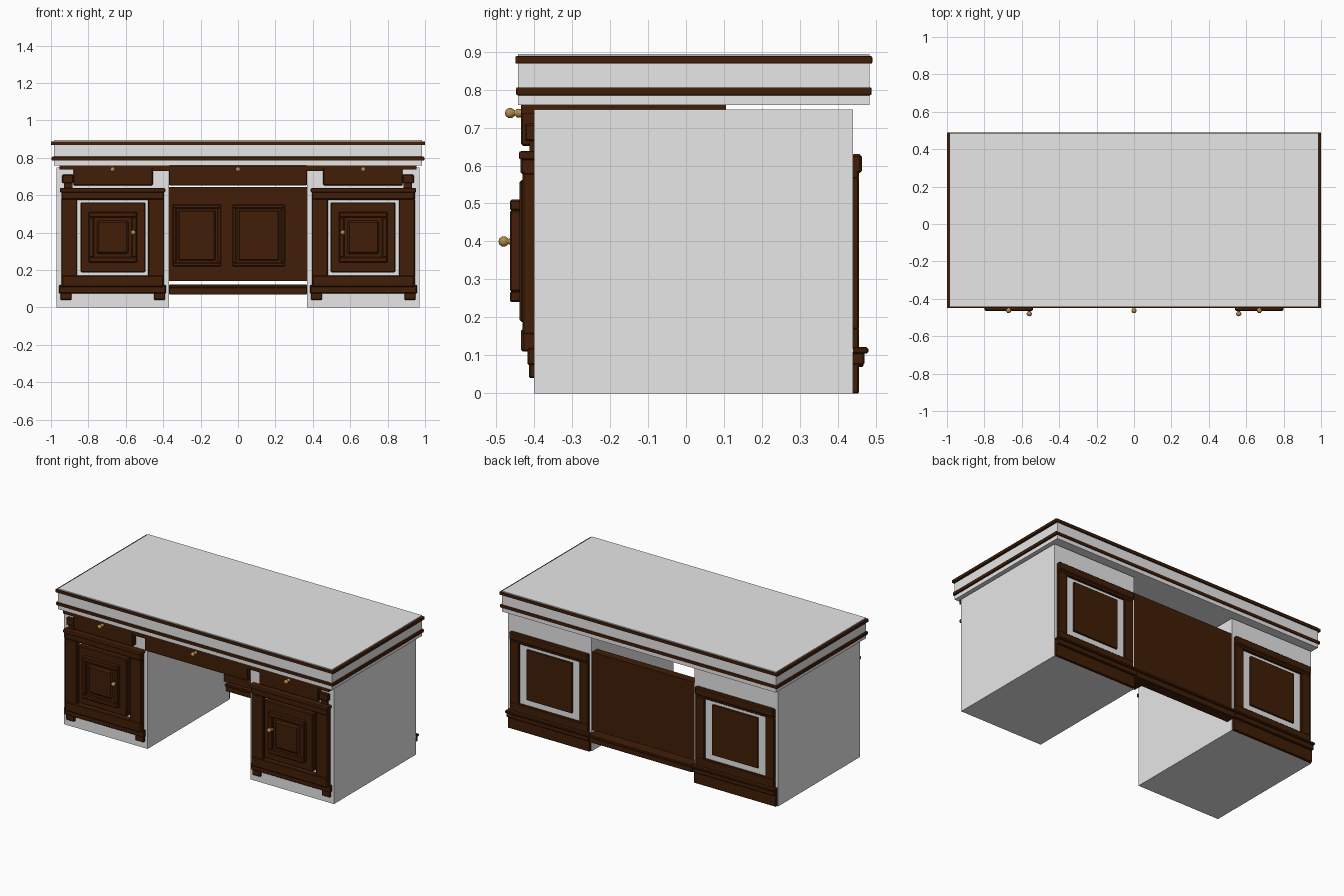
import bpy, bmesh, math

if "Cube" in bpy.data.objects:
    bpy.data.objects.remove(bpy.data.objects["Cube"])


def mat(name, c):
    m = bpy.data.materials.new(name)
    m.diffuse_color = (*c, 1)
    m.use_nodes = True
    m.node_tree.nodes["Principled BSDF"].inputs["Base Color"].default_value = m.diffuse_color
    return m


GREY = mat("light grey", (0.8, 0.8, 0.8))
WOOD = mat("dark brown wood", (0.052, 0.0125, 0.0022))
BRASS = mat("brass", (0.45, 0.26, 0.07))


def finish(bm, name, material):
    me = bpy.data.meshes.new(name)
    bm.to_mesh(me)
    bm.free()
    me.materials.append(material)
    ob = bpy.data.objects.new(name, me)
    bpy.context.collection.objects.link(ob)
    return ob


def add_box(bm, x, y, z, bevel=0.0, seg=1):
    """Box from (min, max) ranges, optionally with rounded edges."""
    x = sorted(x)
    b = bmesh.new()
    bmesh.ops.create_cube(b, size=1)
    for v in b.verts:
        v.co = [r[0] + (c + 0.5) * (r[1] - r[0]) for c, r in zip(v.co, (x, y, z))]
    if bevel:
        bmesh.ops.bevel(b, geom=b.edges[:], offset=bevel, segments=seg,
                        profile=0.5, affect='EDGES', clamp_overlap=True)
    tmp = bpy.data.meshes.new("tmp")
    b.to_mesh(tmp)
    b.free()
    bm.from_mesh(tmp)
    bpy.data.meshes.remove(tmp)


def box(name, x, y, z, material=WOOD, bevel=0.0, seg=1):
    bm = bmesh.new()
    add_box(bm, x, y, z, bevel, seg)
    return finish(bm, name, material)


def frame(name, x, y, z, w, bevel=0.004, h=None):
    """Rectangular frame in the xz plane, stile width w, rail height h."""
    x = sorted(x)
    h = h or w
    bm = bmesh.new()
    for zz in ((z[0], z[0] + h), (z[1] - h, z[1])):
        add_box(bm, x, y, zz, bevel)
    for xx in ((x[0], x[0] + w), (x[1] - w, x[1])):
        add_box(bm, xx, y, (z[0] + h * .9, z[1] - h * .9), bevel)
    return finish(bm, name, WOOD)


def knob(name, x, y, z):
    """Round knob, tip pointing to the front, with a small neck."""
    bm = bmesh.new()
    prof = [(0.0, -0.014), (0.008, -0.0115), (0.0135, -0.004), (0.0135, 0.004),
            (0.008, 0.0115), (0.006, 0.014), (0.011, 0.017), (0.011, 0.03)]
    vs = [bm.verts.new((r, t, 0)) for r, t in prof]
    es = [bm.edges.new(p) for p in zip(vs, vs[1:])]
    bmesh.ops.spin(bm, geom=vs + es, axis=(0, 1, 0), cent=(0, 0, 0),
                   angle=math.tau, steps=16, use_duplicate=False)
    bmesh.ops.remove_doubles(bm, verts=bm.verts, dist=1e-5)
    bmesh.ops.recalc_face_normals(bm, faces=bm.faces)
    bmesh.ops.translate(bm, verts=bm.verts, vec=(x, y, z))
    for f in bm.faces:
        f.smooth = True
    return finish(bm, name, BRASS)


# desktop slab and its two moulding bands
box("desktop", (-.985, .985), (-.442, .483), (.76, .894), GREY)
for name, z0, z1, e in (("upper_band", .868, .888, .015), ("lower_band", .785, .806, .011)):
    bm = bmesh.new()
    X, Y0, Y1 = .985 + e, -.442 - e * .5, .483 + e * .5
    for y in ((Y0, -.43), (.47, Y1)):
        add_box(bm, (-X, X), y, (z0, z1), .004, 2)
    for s in (-1, 1):
        add_box(bm, (s * .97, s * X), (Y0, Y1), (z0, z1), .004, 2)
    finish(bm, name, WOOD)

# centre drawer
box("centre_drawer", (-.369, .369), (-.432, .105), (.652, .76), bevel=.003)
knob("centre_knob", 0, -.463, .738)

# panel at the back of the knee space, with two framed fields
box("knee_panel", (-.369, .369), (.385, .439), (.14, .645))
for x0, x1 in ((-.35, -.09), (-.03, .25)):
    frame("knee_panel_frame", (x0, x1), (.378, .39), (.22, .55), .02)
    box("knee_panel_field", (x0 + .03, x1 - .03), (.376, .39), (.25, .52), bevel=.008)
box("knee_rail", (-.369, .369), (.40, .468), (.07, .108), bevel=.003)
box("knee_rail_lip", (-.369, .369), (.39, .478), (.106, .122), bevel=.003)

for s in (-1, 1):
    # pedestal body
    box("pedestal", (s * .37, s * .97), (-.4, .44), (0, .748), GREY)

    # front: feet, base, frame and cap
    for a, b in ((.39, .45), (.89, .95)):
        box("front_foot", (s * a, s * b), (-.413, -.395), (.04, .12), bevel=.004)
    box("front_base", (s * .385, s * .957), (-.418, -.395), (.075, .12), bevel=.004)
    box("front_plinth", (s * .4, s * .94), (-.434, -.395), (.11, .17), bevel=.004)
    frame("front_frame", (s * .395, s * .945), (-.43, -.395), (.11, .625), .085, h=.05)
    box("front_rail", (s * .395, s * .945), (-.436, -.395), (.577, .62), bevel=.006)
    box("front_cap", (s * .388, s * .952), (-.44, -.395), (.615, .638), bevel=.006, seg=2)

    # door with stepped panel
    box("door", (s * .494, s * .843), (-.438, -.395), (.188, .562), bevel=.005)
    frame("door_panel_frame", (s * .54, s * .80), (-.464, -.43), (.24, .51), .03, .005)
    box("door_panel", (s * .565, s * .775), (-.452, -.43), (.265, .485))
    box("door_field", (s * .585, s * .755), (-.462, -.44), (.285, .465), bevel=.01)
    knob("door_knob", s * .56, -.48, .40)

    # drawer and the corner blocks beside it
    box("drawer", (s * .455, s * .88), (-.434, -.395), (.653, .76), bevel=.004)
    knob("drawer_knob", s * .67, -.463, .738)
    box("corner_block", (s * .88, s * .94), (-.424, -.395), (.665, .71), bevel=.004)
    box("corner_neck", (s * .885, s * .93), (-.412, -.395), (.63, .67))
    box("top_strip_outer", (s * .87, s * .955), (-.434, -.395), (.737, .76))
    box("top_strip_inner", (s * .365, s * .46), (-.432, -.395), (.73, .76))
    box("drawer_top_board", (s * .365, s * .955), (-.434, .105), (.747, .76))

    # back: frame, field, skirting and base moulding
    frame("back_frame", (s * .385, s * .95), (.435, .455), (.11, .628), .064)
    box("back_head_rail", (s * .385, s * .95), (.435, .463), (.58, .63), bevel=.006)
    box("back_field", (s * .505, s * .83), (.435, .453), (.215, .54))
    box("back_skirting", (s * .375, s * .965), (.435, .455), (0, .08), bevel=.003)
    box("back_base", (s * .372, s * .965), (.435, .47), (.075, .108), bevel=.004)
    box("back_base_lip", (s * .369, s * .967), (.435, .48), (.105, .121), bevel=.004)
